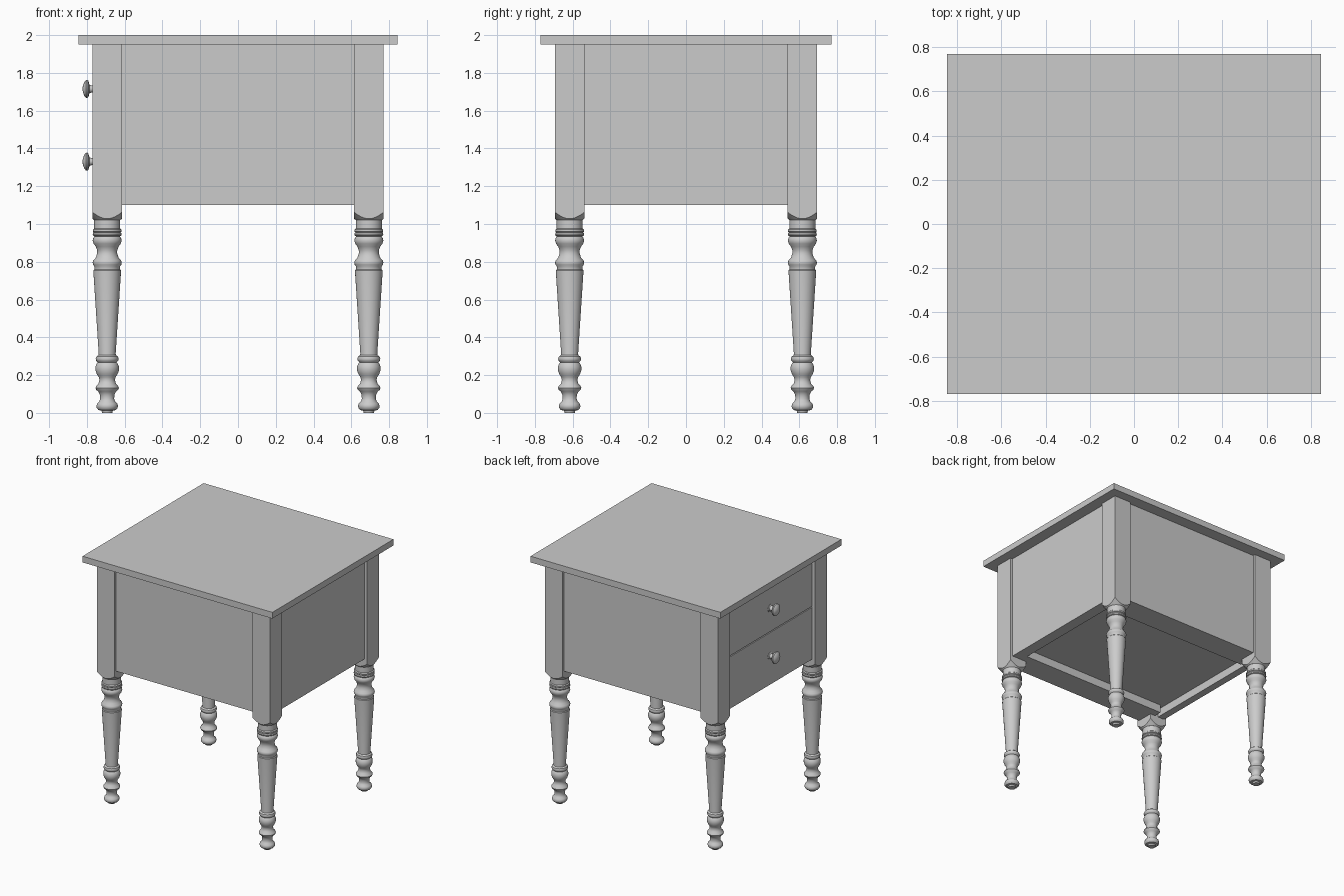
import bpy, bmesh, math
from mathutils import Matrix

if "Cube" in bpy.data.objects:
    bpy.data.objects.remove(bpy.data.objects["Cube"])

wood = bpy.data.materials.new("grey_paint")
wood.diffuse_color = (0.6, 0.6, 0.6, 1)
wood.use_nodes = True
wood.node_tree.nodes["Principled BSDF"].inputs["Base Color"].default_value = wood.diffuse_color

LEG_X, LEG_Y, HALF = 0.6925, 0.616, 0.0775   # leg centres, half post width
TOP_Z, CASE_Z = 1.95, 1.10                   # underside of top, bottom of case


def finish(name, bm, smooth=False):
    bmesh.ops.recalc_face_normals(bm, faces=bm.faces)
    mesh = bpy.data.meshes.new(name)
    bm.to_mesh(mesh)
    bm.free()
    mesh.materials.append(wood)
    ob = bpy.data.objects.new(name, mesh)
    bpy.context.collection.objects.link(ob)
    if smooth:
        bpy.ops.object.select_all(action='DESELECT')
        ob.select_set(True)
        bpy.context.view_layer.objects.active = ob
        bpy.ops.object.shade_smooth_by_angle(angle=math.radians(35))
    return ob


def box(name, x0, x1, y0, y1, z0, z1):
    bm = bmesh.new()
    bmesh.ops.create_cube(bm, size=1)
    bmesh.ops.scale(bm, vec=(x1 - x0, y1 - y0, z1 - z0), verts=bm.verts)
    bmesh.ops.translate(bm, vec=((x0 + x1) / 2, (y0 + y1) / 2, (z0 + z1) / 2), verts=bm.verts)
    return finish(name, bm)


def skin(bm, rings):
    """Bridge equal rings of points and cap both ends."""
    rows = [[bm.verts.new(p) for p in ring] for ring in rings]
    n = len(rows[0])
    for a, b in zip(rows, rows[1:]):
        for i in range(n):
            j = (i + 1) % n
            bm.faces.new((a[i], a[j], b[j], b[i]))
    bm.faces.new(rows[0][::-1])
    bm.faces.new(rows[-1])


def lathe(name, profile, matrix, n=32):
    bm = bmesh.new()
    ang = [2 * math.pi * i / n for i in range(n)]
    skin(bm, [[(r * math.cos(a), r * math.sin(a), z) for a in ang] for r, z in profile])
    bmesh.ops.transform(bm, matrix=matrix, verts=bm.verts)
    return finish(name, bm, True)


def post(name, x, y, n=48):
    """Square post whose lower end is turned to a cone."""
    bm = bmesh.new()
    top, low, neck = [], [], []
    for i in range(n):
        a = 2 * math.pi * i / n
        c, s = math.cos(a), math.sin(a)
        r = HALF / max(abs(c), abs(s))
        top.append((x + r * c, y + r * s, TOP_Z))
        low.append((x + r * c, y + r * s, 1.028 + (r - HALF) * 1.05))
        neck.append((x + 0.069 * c, y + 0.069 * s, 1.02))
    skin(bm, [neck, low, top])
    return finish(name, bm, True)


# turned leg, from foot to collar: (radius, height)
LEG = [(0.027, 0), (0.03, 0.012), (0.046, 0.015), (0.055, 0.025), (0.057, 0.037),
       (0.053, 0.05), (0.042, 0.06), (0.037, 0.075), (0.038, 0.095), (0.046, 0.112),
       (0.058, 0.122), (0.062, 0.132), (0.058, 0.142), (0.046, 0.155), (0.041, 0.175),
       (0.045, 0.19), (0.055, 0.205), (0.062, 0.225), (0.062, 0.245), (0.055, 0.262),
       (0.05, 0.268), (0.058, 0.276), (0.061, 0.286), (0.057, 0.298), (0.046, 0.306),
       (0.045, 0.315), (0.073, 0.745), (0.073, 0.755), (0.068, 0.76), (0.068, 0.775),
       (0.075, 0.785), (0.077, 0.796), (0.073, 0.808), (0.06, 0.822), (0.053, 0.845),
       (0.053, 0.86), (0.06, 0.88), (0.072, 0.896), (0.077, 0.912), (0.073, 0.928),
       (0.067, 0.934), (0.074, 0.938), (0.077, 0.946), (0.074, 0.954), (0.071, 0.956),
       (0.076, 0.96), (0.076, 0.97), (0.069, 0.976), (0.069, 1.025)]

for sx, xs in ((-1, "left"), (1, "right")):
    for sy, ys in ((-1, "front"), (1, "back")):
        x, y = sx * LEG_X, sy * LEG_Y
        post(f"post_{ys}_{xs}", x, y)
        lathe(f"turned_leg_{ys}_{xs}", LEG, Matrix.Translation((x, y, 0)))

# table top
box("table_top", -0.845, 0.845, -0.77, 0.77, TOP_Z, 2.0)

# case panels, set slightly behind the post faces
FX, FY = 0.75, 0.674
box("side_panel_front", -0.63, 0.63, -FY, -FY + 0.03, CASE_Z, TOP_Z)
box("side_panel_back", -0.63, 0.63, FY - 0.03, FY, CASE_Z, TOP_Z)
box("end_panel", FX - 0.03, FX, -0.55, 0.55, CASE_Z, TOP_Z)

# underside frame and bottom board
for s, nm in ((-1, "front"), (1, "back")):
    a, b = sorted((s * 0.475, s * (FY - 0.03)))
    box(f"runner_{nm}", -0.66, 0.66, a, b, CASE_Z, 1.165)
box("end_rail", 0.66, FX - 0.03, -0.54, 0.54, CASE_Z, 1.165)
box("drawer_rail", -0.735, -0.69, -0.54, 0.54, CASE_Z, 1.165)
box("bottom_board", -0.72, 0.72, -0.645, 0.645, 1.165, 1.185)

# drawers with turned knobs, on the left end
KNOB = [(0.03, -0.004), (0.03, 0.003), (0.022, 0.008), (0.018, 0.022), (0.022, 0.036),
        (0.043, 0.042), (0.048, 0.049), (0.046, 0.056), (0.036, 0.064), (0.018, 0.071),
        (0.004, 0.073)]
box("drawer_backing", -FX + 0.012, -FX + 0.03, -0.54, 0.54, CASE_Z, TOP_Z)
for nm, z0, z1, zk in (("lower", CASE_Z, 1.518, 1.33), ("upper", 1.526, TOP_Z - 0.004, 1.715)):
    box(f"drawer_front_{nm}", -FX, -FX + 0.02, -0.533, 0.533, z0, z1)
    lathe(f"knob_{nm}", KNOB, Matrix.Translation((-FX, 0, zk)) @ Matrix.Rotation(-math.pi / 2, 4, 'Y'), 24)
